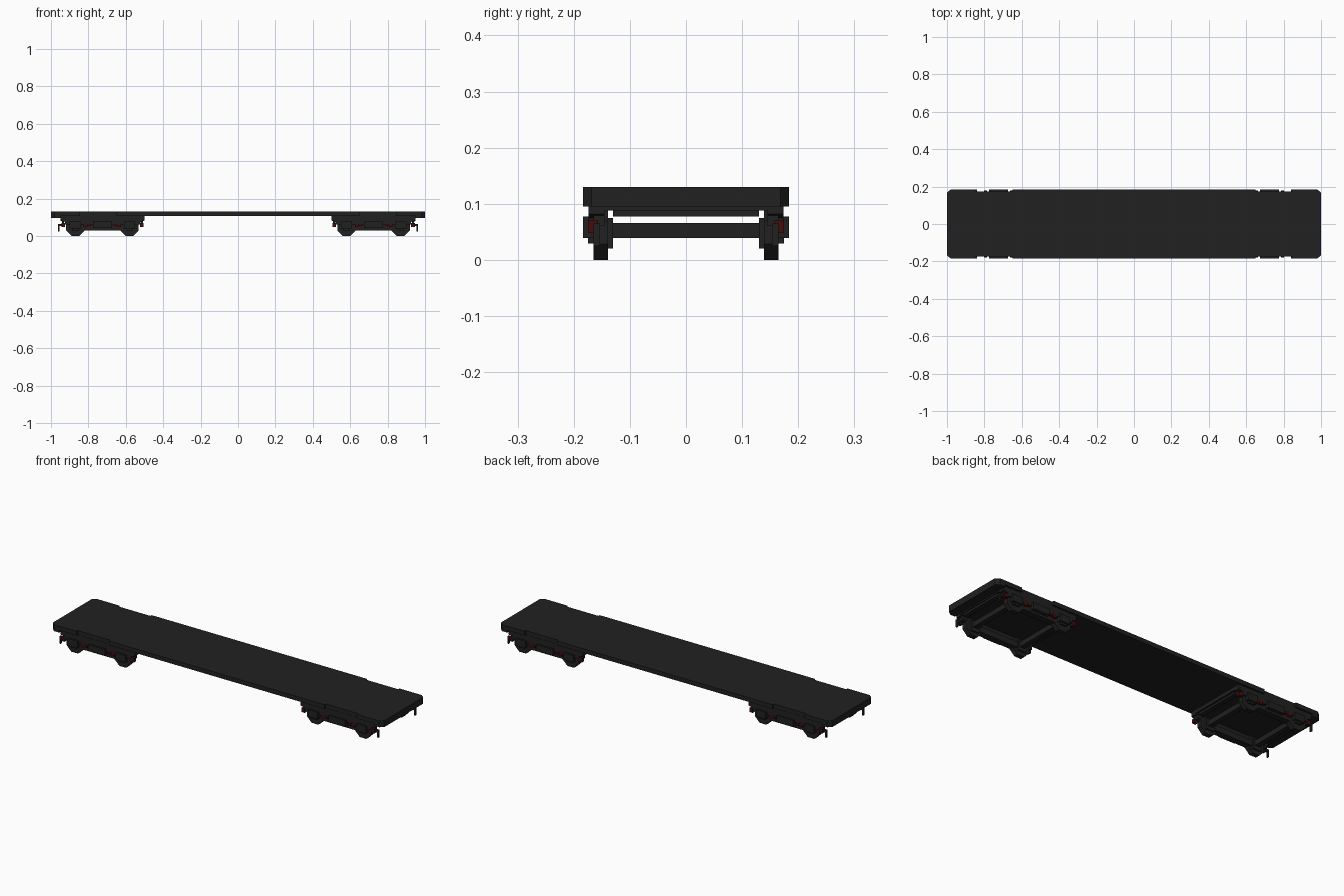
import bpy, bmesh, math
from mathutils import Vector

old = bpy.data.objects.get("Cube")
if old:
    bpy.data.objects.remove(old, do_unlink=True)


def material(name, rgb):
    m = bpy.data.materials.new(name)
    m.use_nodes = True
    m.diffuse_color = (*rgb, 1)
    m.node_tree.nodes["Principled BSDF"].inputs["Base Color"].default_value = (*rgb, 1)
    return m


GREY = material("dark grey", (0.015, 0.015, 0.015))
RED = material("dark red", (0.06, 0.004, 0.004))


def finish(name, bm, mat):
    bmesh.ops.recalc_face_normals(bm, faces=bm.faces)
    me = bpy.data.meshes.new(name)
    bm.to_mesh(me)
    bm.free()
    me.materials.append(mat)
    ob = bpy.data.objects.new(name, me)
    bpy.context.collection.objects.link(ob)
    return ob


def prism(name, outline, axis, lo, hi, mat=GREY):
    """Extrude a 2D outline along z (outline in x, y) or y (outline in x, z)."""
    bm = bmesh.new()
    place = (lambda a, b: (a, b, lo)) if axis == "z" else (lambda a, b: (a, lo, b))
    face = bm.faces.new([bm.verts.new(place(a, b)) for a, b in outline])
    new = bmesh.ops.extrude_face_region(bm, geom=[face])["geom"]
    step = Vector((0, 0, hi - lo)) if axis == "z" else Vector((0, hi - lo, 0))
    bmesh.ops.translate(bm, vec=step, verts=[v for v in new if isinstance(v, bmesh.types.BMVert)])
    return finish(name, bm, mat)


def box(name, x, y, z, mat=GREY):
    outline = [(x[0], y[0]), (x[1], y[0]), (x[1], y[1]), (x[0], y[1])]
    return prism(name, outline, "z", z[0], z[1], mat)


def span(side, lo, hi):
    return sorted((side * lo, side * hi))


# Deck, recessed beside each bogie and chamfered at the corners
quarter = [(0.65, 0.184), (0.65, 0.173), (0.845, 0.173), (0.845, 0.184), (0.98, 0.184), (1.0, 0.168)]
half = quarter + [(x, -y) for x, y in reversed(quarter)]
deck_outline = half + [(-x, -y) for x, y in half]
prism("deck", deck_outline, "z", 0.107, 0.13)

for end in (-1, 1):
    label = "left" if end > 0 else "right"

    def at(lo, hi):
        return span(end, lo, hi)

    # Deeper end of the deck
    tip = [(0.95, 0.184), (0.98, 0.184), (1.0, 0.168)]
    tip += [(x, -y) for x, y in reversed(tip)]
    prism(label + "_end_beam", [(end * x, y) for x, y in tip], "z", 0.095, 0.107)

    # Bogie top frame
    box(label + "_bogie_top", at(0.5, 0.95), (-0.165, 0.165), (0.088, 0.107))
    for n, x in enumerate((0.51, 0.92)):
        box(f"{label}_cross_beam_{n}", at(x, x + 0.025), (-0.13, 0.13), (0.077, 0.088))

    # Axles
    for n, x in enumerate((0.58, 0.87)):
        box(f"{label}_axle_{n}", at(x - 0.014, x + 0.014), (-0.145, 0.145), (0.039, 0.066))

    for side in (-1, 1):
        name = f"{label}_{'back' if side > 0 else 'front'}_"

        def out(lo, hi):
            return span(side, lo, hi)

        # Side frame: upper rail, stepped ends and lower rail
        rail = [(0.5, 0.107), (0.5, 0.082), (0.525, 0.075), (0.525, 0.06), (0.925, 0.06),
                (0.925, 0.075), (0.95, 0.082), (0.95, 0.107)]
        prism(name + "side_frame", [(end * x, z) for x, z in rail], "y", *out(0.145, 0.174))
        box(name + "lower_rail", at(0.61, 0.84), out(0.13, 0.165), (0.03, 0.06))
        box(name + "middle_box", at(0.675, 0.775), out(0.165, 0.184), (0.042, 0.077))

        for n, x in enumerate((0.58, 0.87)):
            # Eight-sided wheels
            ring = [(end * x + 0.053 * math.cos(math.pi * (k + 0.5) / 4),
                     0.049 + 0.053 * math.sin(math.pi * (k + 0.5) / 4)) for k in range(8)]
            prism(f"{name}wheel_{n}", ring, "y", *out(0.139, 0.165))
            # Axle boxes with a narrower cap below
            box(f"{name}axle_box_{n}", at(x - 0.03, x + 0.03), out(0.165, 0.184), (0.039, 0.077))
            box(f"{name}axle_cap_{n}", at(x - 0.018, x + 0.018), out(0.165, 0.175), (0.029, 0.039))
            box(f"{name}wheel_hub_{n}", at(x - 0.025, x + 0.025), out(0.13, 0.139), (0.02, 0.075))

        # Red brake blocks beside the wheels
        for n, x in enumerate((0.515, 0.635, 0.815, 0.935)):
            box(f"{name}brake_block_{n}", at(x - 0.01, x + 0.01), out(0.157, 0.175), (0.048, 0.07), RED)
            box(f"{name}brake_hanger_{n}", at(x - 0.006, x + 0.006), out(0.145, 0.165), (0.06, 0.09))
        for n, x in enumerate((0.655, 0.795)):
            box(f"{name}spring_{n}", at(x - 0.008, x + 0.008), out(0.157, 0.178), (0.052, 0.064), RED)

        # Guard iron hanging at the outer end
        iron = [(0.945, 0.065), (0.962, 0.065), (0.962, 0.025), (0.955, 0.025), (0.955, 0.053), (0.945, 0.053)]
        prism(name + "guard_iron", [(end * x, z) for x, z in iron], "y", *out(0.153, 0.165))
